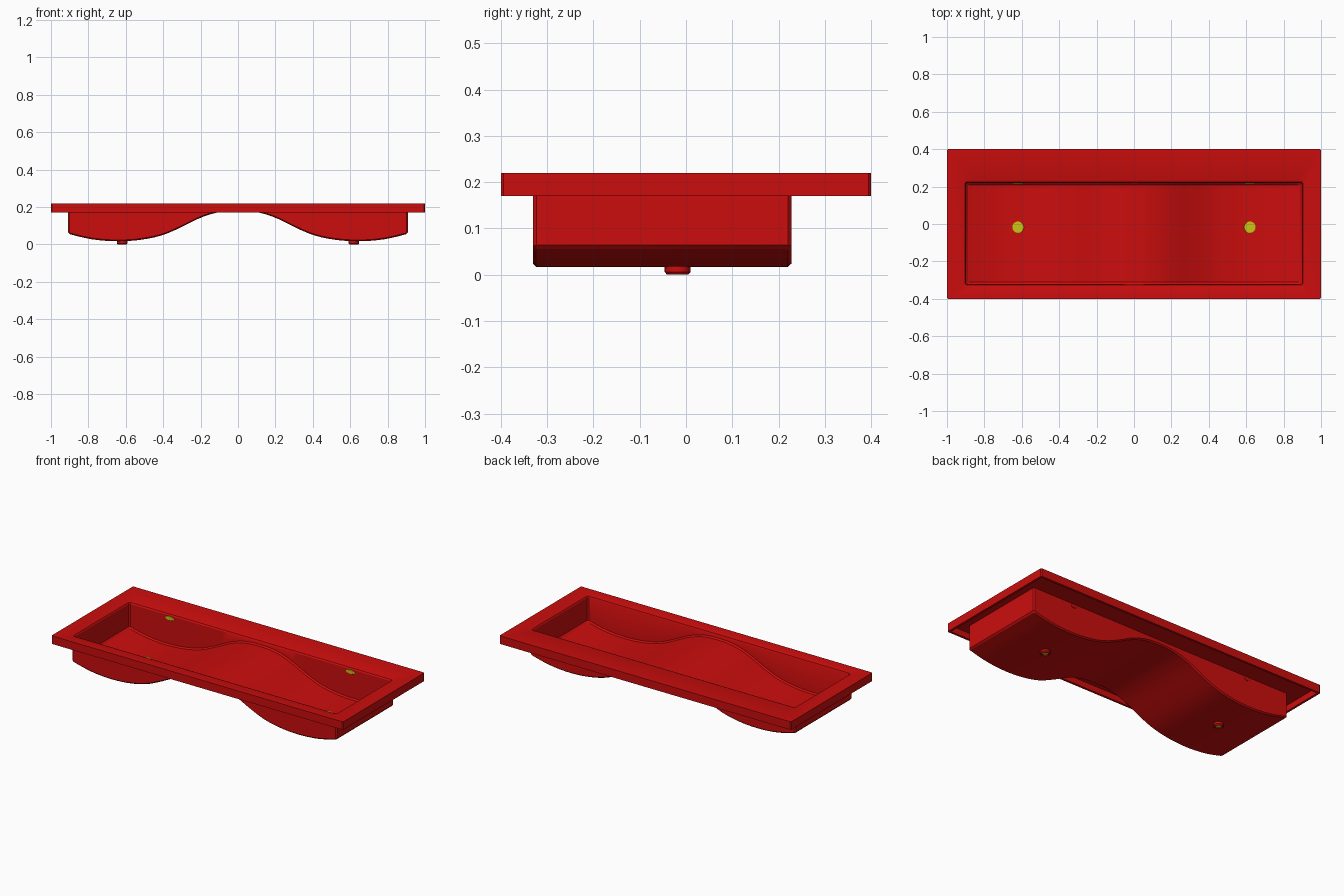
import bpy, bmesh, math
from mathutils import Matrix

if "Cube" in bpy.data.objects:
    bpy.data.objects.remove(bpy.data.objects["Cube"], do_unlink=True)


def material(name, rgb):
    m = bpy.data.materials.new(name)
    m.use_nodes = True
    m.diffuse_color = (*rgb, 1)
    m.node_tree.nodes["Principled BSDF"].inputs["Base Color"].default_value = (*rgb, 1)
    return m


RED = material("red enamel", (0.6, 0.004, 0.004))
YELLOW = material("yellow fitting", (0.6, 0.56, 0.008))

# Underside of the basin from the middle hump to the end wall (x, z)
CURVE = [(0, .18), (.1, .173), (.2, .143), (.3, .094), (.4, .051),
         (.5, .028), (.6, .018), (.7, .019), (.8, .031), (.92, .06)]


def floor_z(x):
    """Smooth curve through the profile points, mirrored about x = 0."""
    x = abs(x)
    i = max(k for k in range(len(CURVE) - 1) if CURVE[k][0] <= x)
    (x1, z1), (x2, z2) = CURVE[i], CURVE[i + 1]
    x0, z0 = CURVE[i - 1] if i else (-CURVE[1][0], CURVE[1][1])
    x3, z3 = CURVE[i + 2] if i + 2 < len(CURVE) else (2 * x2 - x1, 2 * z2 - z1)
    h = x2 - x1
    t = (x - x1) / h
    m1, m2 = (z2 - z0) / (x2 - x0) * h, (z3 - z1) / (x3 - x1) * h
    return ((2 * t**3 - 3 * t**2 + 1) * z1 + (t**3 - 2 * t**2 + t) * m1
            + (3 * t**2 - 2 * t**3) * z2 + (t**3 - t**2) * m2)


def finish(bm, name, mat):
    bmesh.ops.recalc_face_normals(bm, faces=bm.faces)
    mesh = bpy.data.meshes.new(name)
    bm.to_mesh(mesh)
    bm.free()
    mesh.materials.append(mat)
    ob = bpy.data.objects.new(name, mesh)
    bpy.context.collection.objects.link(ob)
    bpy.ops.object.select_all(action='DESELECT')
    ob.select_set(True)
    bpy.context.view_layer.objects.active = ob
    bpy.ops.object.shade_smooth_by_angle(angle=math.radians(30))
    return ob


# Basin shell: loops running from the underside, round the rim, to the inner floor
STEPS = 48


def loop_points(hx, y0, y1, chamfer, level, follows_floor):
    """Chamfered rectangle: front points left to right, then back points right to left."""
    inner = hx - chamfer
    xs = [-hx] + [-inner + 2 * inner * i / STEPS for i in range(STEPS + 1)] + [hx]
    front, back = [], []
    for k, x in enumerate(xs):
        c = chamfer if k in (0, len(xs) - 1) else 0
        z = level + (floor_z(x) if follows_floor else 0)
        front.append((x, y0 + c, z))
        back.append((x, y1 - c, z))
    return front + back[::-1]


LOOPS = [
    # half width, front y, back y, corner chamfer, height, follows the floor curve
    (.900, -.324, .220, .006, .000, True),
    (.908, -.331, .228, .008, .007, True),
    (.908, -.331, .228, .008, .207, False),
    (.986, -.386, .386, .005, .207, False),
    (.986, -.386, .386, .005, .170, False),
    (1.00, -.400, .400, .006, .170, False),
    (1.00, -.400, .400, .006, .220, False),
    (.917, -.337, .236, .008, .220, False),
    (.904, -.326, .225, .008, .216, False),
    (.899, -.322, .220, .008, .208, False),
    (.897, -.320, .218, .008, .017, True),
    (.888, -.311, .209, .006, .009, True),
]
bm = bmesh.new()
rings = [[bm.verts.new(p) for p in loop_points(*spec)] for spec in LOOPS]
n = len(rings[0])
for a, b in zip(rings, rings[1:]):
    for i in range(n):
        j = (i + 1) % n
        bm.faces.new((a[i], a[j], b[j], b[i]))
# Outer and inner floor strips from front to back
for ring in (rings[0], rings[-1]):
    for i in range(n // 2 - 1):
        bm.faces.new((ring[i], ring[i + 1], ring[n - 2 - i], ring[n - 1 - i]))
finish(bm, "double_basin", RED)


def lathe(name, profile, mat, matrix, sides=24):
    """Revolve (radius, height) points about z; the ends are capped."""
    bm = bmesh.new()
    rings = [[bm.verts.new((r * math.cos(2 * math.pi * k / sides),
                            r * math.sin(2 * math.pi * k / sides), z))
              for k in range(sides)] for r, z in profile]
    for a, b in zip(rings, rings[1:]):
        for k in range(sides):
            j = (k + 1) % sides
            bm.faces.new((a[k], a[j], b[j], b[k]))
    bm.faces.new(rings[0])
    bm.faces.new(rings[-1])
    bm.transform(matrix)
    return finish(bm, name, mat)


for side, sx in (("right", -1), ("left", 1)):
    x = .62 * sx
    at_drain = Matrix.Translation((x, -.018, 0))
    # Drain collar below the floor, with a recessed bottom
    lathe(side + "_drain_collar",
          [(.019, .008), (.019, .0), (.023, .0), (.028, .006), (.028, .02)], RED, at_drain)
    lathe(side + "_drain_plug", [(.018, .006), (.018, .02)], YELLOW, at_drain)
    # Drain cover on the basin floor
    lathe(side + "_drain_cover", [(.031, .022), (.031, .029), (.028, .031)], YELLOW, at_drain)
    # Overflow slot on the inside of the back wall, and its collar outside
    slot = Matrix.Translation((x, .219, .193)) @ Matrix.Rotation(math.pi / 2, 4, 'X')
    lathe(side + "_overflow_slot", [(.03, 0), (.03, .003), (.028, .004)], YELLOW,
          slot @ Matrix.Diagonal((1, .4, 1, 1)))
    outlet = Matrix.Translation((x, .227, .193)) @ Matrix.Rotation(-math.pi / 2, 4, 'X')
    lathe(side + "_overflow_outlet", [(.02, 0), (.02, .004), (.017, .005)], RED,
          outlet @ Matrix.Diagonal((1, .5, 1, 1)))
